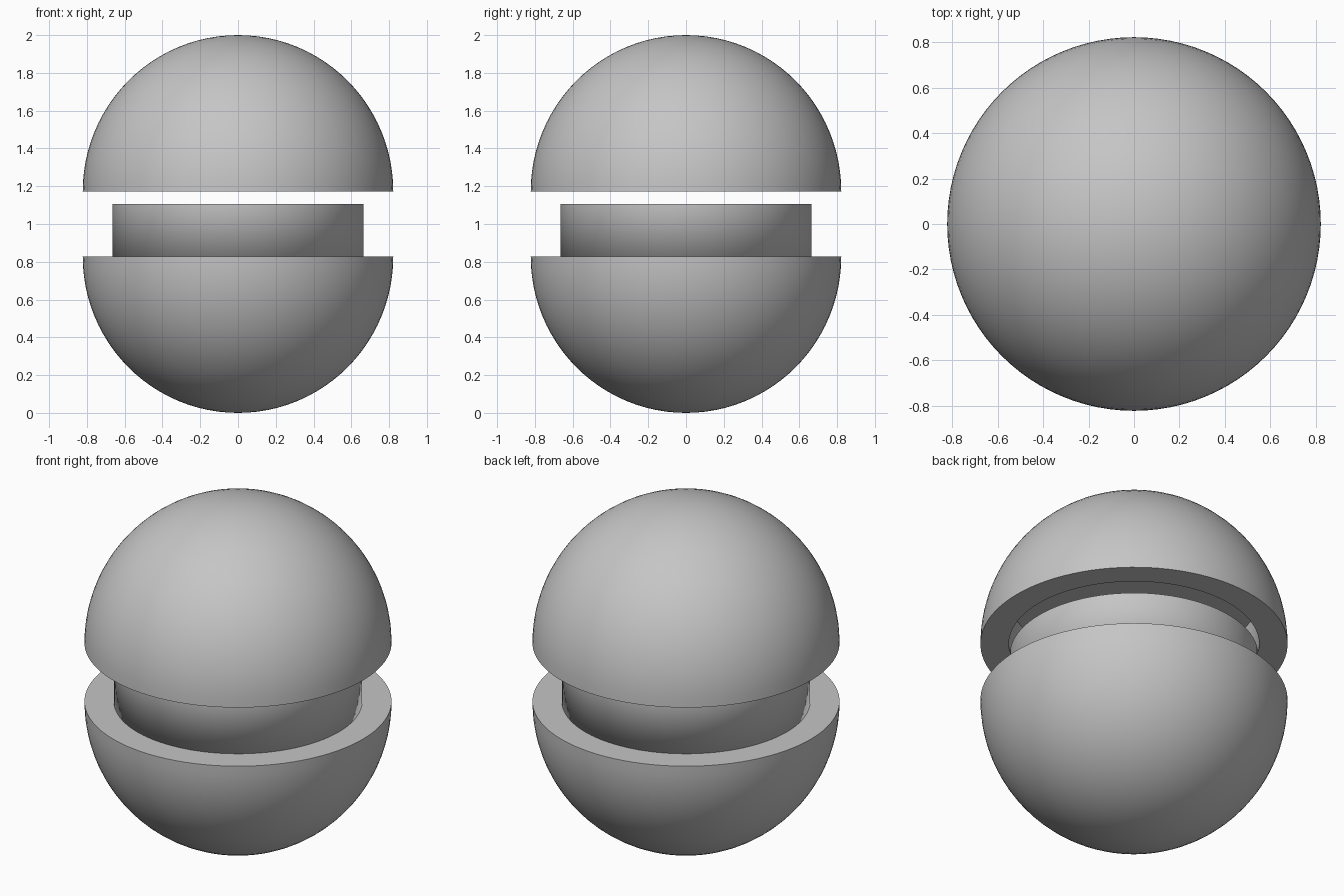
import bpy
import math

old = bpy.data.objects.get("Cube")
if old:
    bpy.data.objects.remove(old, do_unlink=True)

R, H = 0.822, 0.827          # shell radius and half height
LOW, HIGH = H, 2 - H         # heights of the two cut faces
LIP, BORE = 0.665, 0.55      # lip outer and inner radius
SEGMENTS = 96

grey = bpy.data.materials.new("plain grey")
grey.use_nodes = True
grey.diffuse_color = (0.56, 0.56, 0.56, 1)
grey.node_tree.nodes["Principled BSDF"].inputs["Base Color"].default_value = grey.diffuse_color


def arc(radius, height, centre, start, end, steps=24):
    """Quarter arc as (radius, z) points, angles in degrees from horizontal."""
    points = []
    for i in range(steps + 1):
        a = math.radians(start + (end - start) * i / steps)
        points.append((max(radius * math.cos(a), 0), centre + height * math.sin(a)))
    return points


def lathe(name, profile, sharp_angle):
    """Spin a profile, listed from bottom to top along its outside, about z."""
    verts, faces, rings = [], [], []
    for r, z in profile:
        count = SEGMENTS if r > 1e-5 else 1
        rings.append(range(len(verts), len(verts) + count))
        for i in range(count):
            a = math.tau * i / SEGMENTS
            verts.append((r * math.cos(a), r * math.sin(a), z))
    for lower, upper in zip(rings, rings[1:]):
        for i in range(SEGMENTS):
            j = (i + 1) % SEGMENTS
            quad = [lower[i % len(lower)], lower[j % len(lower)],
                    upper[j % len(upper)], upper[i % len(upper)]]
            faces.append(list(dict.fromkeys(quad)))
    mesh = bpy.data.meshes.new(name)
    mesh.from_pydata(verts, [], faces)
    mesh.materials.append(grey)
    obj = bpy.data.objects.new(name, mesh)
    bpy.context.collection.objects.link(obj)
    bpy.ops.object.select_all(action="DESELECT")
    obj.select_set(True)
    bpy.context.view_layer.objects.active = obj
    bpy.ops.object.shade_smooth_by_angle(angle=math.radians(sharp_angle))
    return obj


# Upper half with a round socket in its flat underside
socket = [(0, HIGH + 0.28), (LIP + 0.005, HIGH + 0.28), (LIP + 0.005, HIGH)]
lathe("upper_half", socket + arc(R, H, HIGH, 0, 90), 35)

# Lower half: bowl with a flat rim and a hollow inside
bowl = arc(R, H, LOW, -90, 0)
hollow = arc(BORE, BORE, LOW, 0, -90)
lathe("lower_half", bowl + hollow, 35)

# Raised lip that fits the socket, tapering inward below the rim
lathe("lip", [(BORE, LOW - 0.02), (LIP, LOW), (LIP, 1.105),
              (BORE, 1.105), (BORE, LOW - 0.02)], 85)
